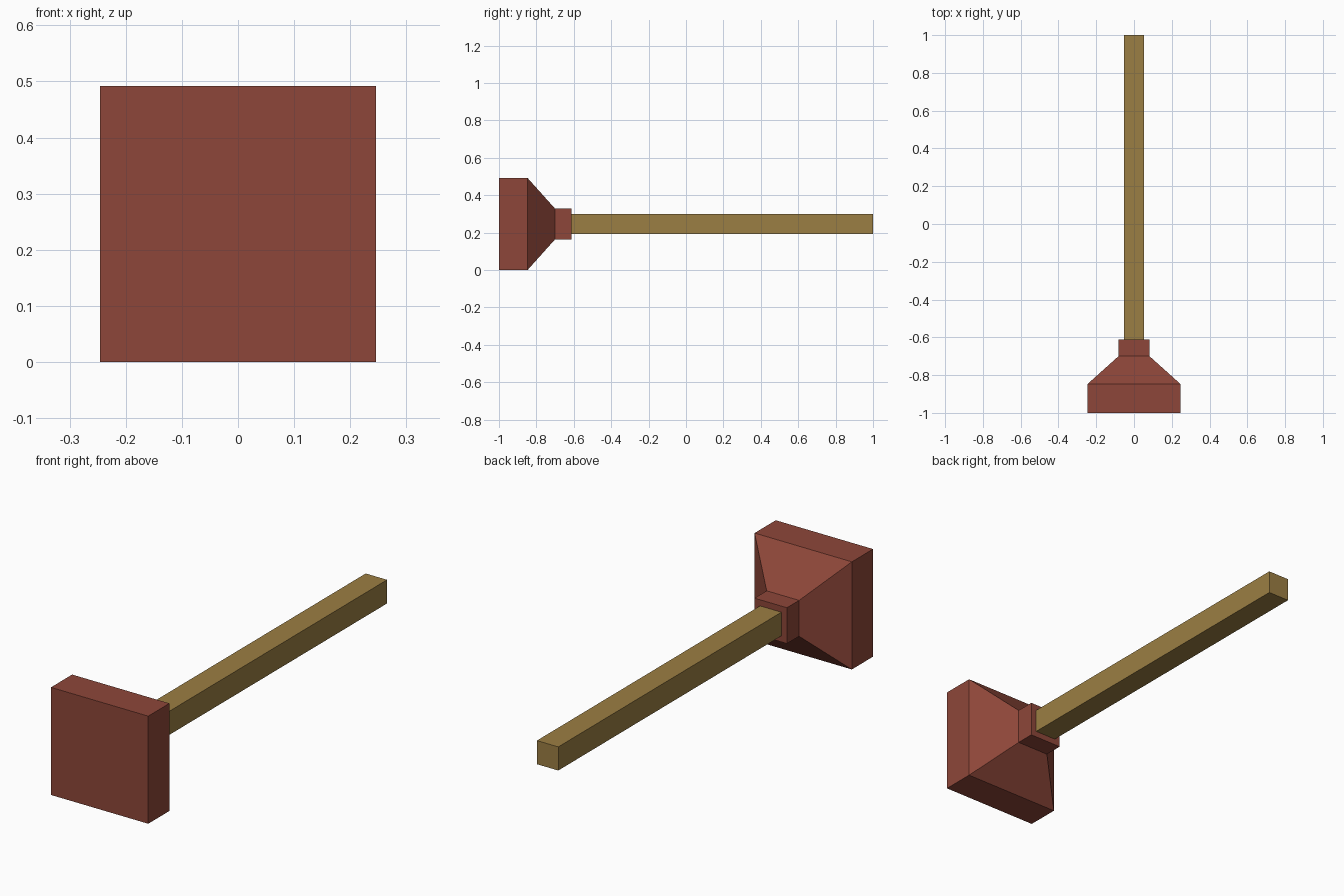
import bpy, bmesh

cube = bpy.data.objects.get("Cube")
if cube:
    bpy.data.objects.remove(cube, do_unlink=True)

MID_Z = 0.246


def material(name, rgb):
    mat = bpy.data.materials.new(name)
    mat.use_nodes = True
    color = (*rgb, 1.0)
    mat.diffuse_color = color
    mat.node_tree.nodes["Principled BSDF"].inputs["Base Color"].default_value = color
    return mat


def square_loft(name, sections, mat):
    """Join square sections, given as (y, half width), into a capped solid."""
    bm = bmesh.new()
    rings = []
    for y, h in sections:
        corners = [(-h, -h), (h, -h), (h, h), (-h, h)]
        rings.append([bm.verts.new((x, y, MID_Z + z)) for x, z in corners])
    for a, b in zip(rings, rings[1:]):
        for i in range(4):
            j = (i + 1) % 4
            bm.faces.new((a[i], a[j], b[j], b[i]))
    bm.faces.new(rings[0])
    bm.faces.new(rings[-1])
    bmesh.ops.recalc_face_normals(bm, faces=bm.faces)
    mesh = bpy.data.meshes.new(name)
    bm.to_mesh(mesh)
    bm.free()
    mesh.materials.append(mat)
    obj = bpy.data.objects.new(name, mesh)
    bpy.context.collection.objects.link(obj)
    return obj


rubber = material("red_rubber", (0.27, 0.062, 0.041))
wood = material("wood", (0.33, 0.21, 0.056))

# Cup: square block, tapered shoulder and narrow collar
square_loft("plunger_cup",
            [(-1.0, 0.246), (-0.847, 0.246), (-0.70, 0.082), (-0.612, 0.082)],
            rubber)

# Long square handle, seated in the collar
square_loft("handle", [(-0.65, 0.054), (1.0, 0.054)], wood)
